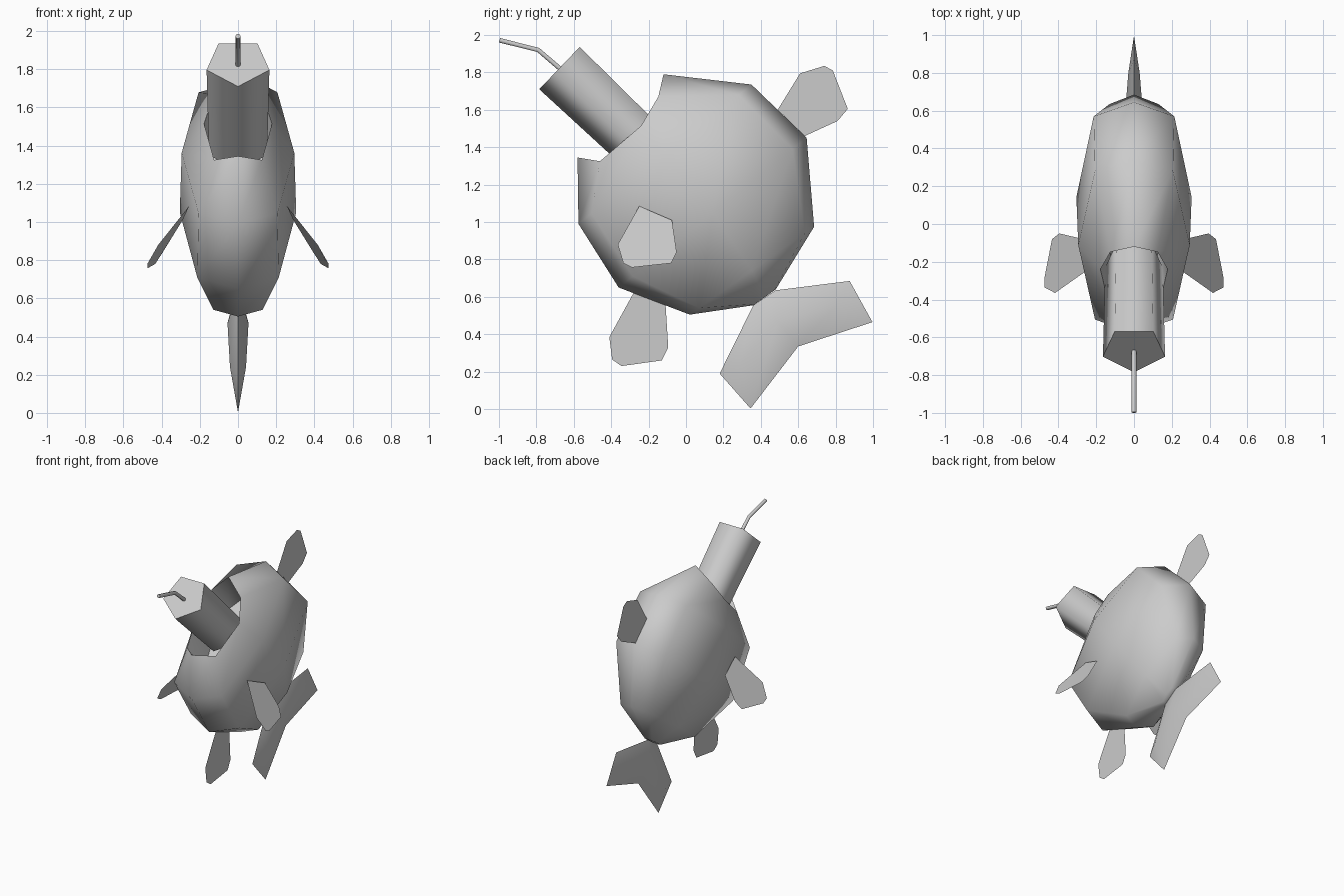
import bpy, bmesh, math
from mathutils import Vector

if "Cube" in bpy.data.objects:
    bpy.data.objects.remove(bpy.data.objects["Cube"])


def make(name, verts, faces, angle=None):
    me = bpy.data.meshes.new(name)
    me.from_pydata(verts, [], faces)
    bm = bmesh.new()
    bm.from_mesh(me)
    bmesh.ops.recalc_face_normals(bm, faces=bm.faces)
    bm.to_mesh(me)
    bm.free()
    ob = bpy.data.objects.new(name, me)
    bpy.context.collection.objects.link(ob)
    if angle:
        bpy.ops.object.select_all(action='DESELECT')
        ob.select_set(True)
        bpy.context.view_layer.objects.active = ob
        bpy.ops.object.shade_smooth_by_angle(angle=math.radians(angle))
    return ob


def loft(name, rings, angle):
    n = len(rings[0])
    verts = [p for r in rings for p in r]
    faces = [(k*n + i, k*n + (i+1) % n, (k+1)*n + (i+1) % n, (k+1)*n + i)
             for k in range(len(rings) - 1) for i in range(n)]
    faces += [tuple(range(n)), tuple(range(len(verts) - n, len(verts)))]
    return make(name, verts, faces, angle)


def ring(top, bottom, w):
    # eight-sided oval section, upright axis from bottom to top
    t, b = Vector((0, *top)), Vector((0, *bottom))
    c, h = (t + b) / 2, (t - b) / 2
    shape = [(0, 1), (.7, .85), (1, 0), (.7, -.85), (0, -1), (-.7, -.85), (-1, 0), (-.7, .85)]
    return [c + h*v + Vector((u*w, 0, 0)) for u, v in shape]


# Body: lip ring with drawn-back mouth corners, then oval sections to the tail
half = [(0, -.12, 1.79), (.125, -.148, 1.67), (.178, -.24, 1.515), (.125, -.46, 1.325), (0, -.58, 1.345)]
lip = [Vector(p) for p in half + [(-x, y, z) for x, y, z in half[3:0:-1]]]
mid = sum(lip, Vector()) / 8
throat = [mid + (p - mid)*.85 + Vector((0, .2, -.2)) for p in lip]
loft("body", [throat, lip,
              ring((.35, 1.735), (-.575, .99), .295),
              ring((.645, 1.45), (-.36, .65), .305),
              ring((.685, .975), (.02, .505), .185),
              ring((.48, .64), (.36, .555), .045)], 80)

# Five-sided stick held in the mouth
u, axis = Vector((0, -.691, -.723)), Vector((0, .723, -.691))
start = Vector((0, -.665, 1.835))


def pentagon(c, r):
    return [c + u*r*math.cos(a) + Vector((r*math.sin(a), 0, 0))
            for a in (i*math.tau/5 for i in range(5))]


loft("stick", [pentagon(start, .173), pentagon(start + axis*.65, .16)], 80)

# Bent fuse
cu = bpy.data.curves.new("fuse", 'CURVE')
cu.dimensions = '3D'
cu.bevel_depth = .014
cu.bevel_resolution = 1
cu.use_fill_caps = True
sp = cu.splines.new('POLY')
path = [(-.65, 1.80), (-.79, 1.92), (-.997, 1.972)]
sp.points.add(len(path) - 1)
for p, (y, z) in zip(sp.points, path):
    p.co = (0, y, z, 1)
bpy.context.collection.objects.link(bpy.data.objects.new("fuse", cu))

# Forked tail: flat outline swelling to a ridge on both sides
outline = [(.36, .555), (.18, .19), (.345, .003), (.6, .335), (.997, .465), (.875, .685), (.48, .635)]
ridge = [(.055, .49, .47), (.042, .29, .24), (.03, .80, .555)]
verts = [(0, y, z) for y, z in outline] + [(s*x, y, z) for s in (1, -1) for x, y, z in ridge]
faces = []
for o in (7, 10):
    b, c, d = o, o + 1, o + 2
    faces += [(0, 1, c, b), (1, 2, c), (2, 3, b, c), (3, 4, d, b), (4, 5, d), (5, 6, b, d), (6, 0, b)]
make("tail_fin", verts, faces, 60)

# Flat fins
fins = {
    "back_fin": [(0, .49, 1.6), (0, .61, 1.795), (0, .74, 1.835), (0, .785, 1.81),
                 (0, .865, 1.605), (0, .81, 1.54), (0, .635, 1.46)],
    "belly_fin": [(0, -.27, .64), (0, -.41, .385), (0, -.395, .265), (0, -.345, .23),
                  (0, -.13, .26), (0, -.095, .33), (0, -.11, .57)],
}
side = [(.255, -.25, 1.085), (.418, -.365, .88), (.475, -.335, .78), (.475, -.29, .757),
        (.434, -.08, .78), (.395, -.05, .84), (.29, -.075, 1.01)]
fins["right_fin"] = side
fins["left_fin"] = [(-x, y, z) for x, y, z in side]
for name, pts in fins.items():
    make(name, pts, [tuple(range(len(pts)))])
